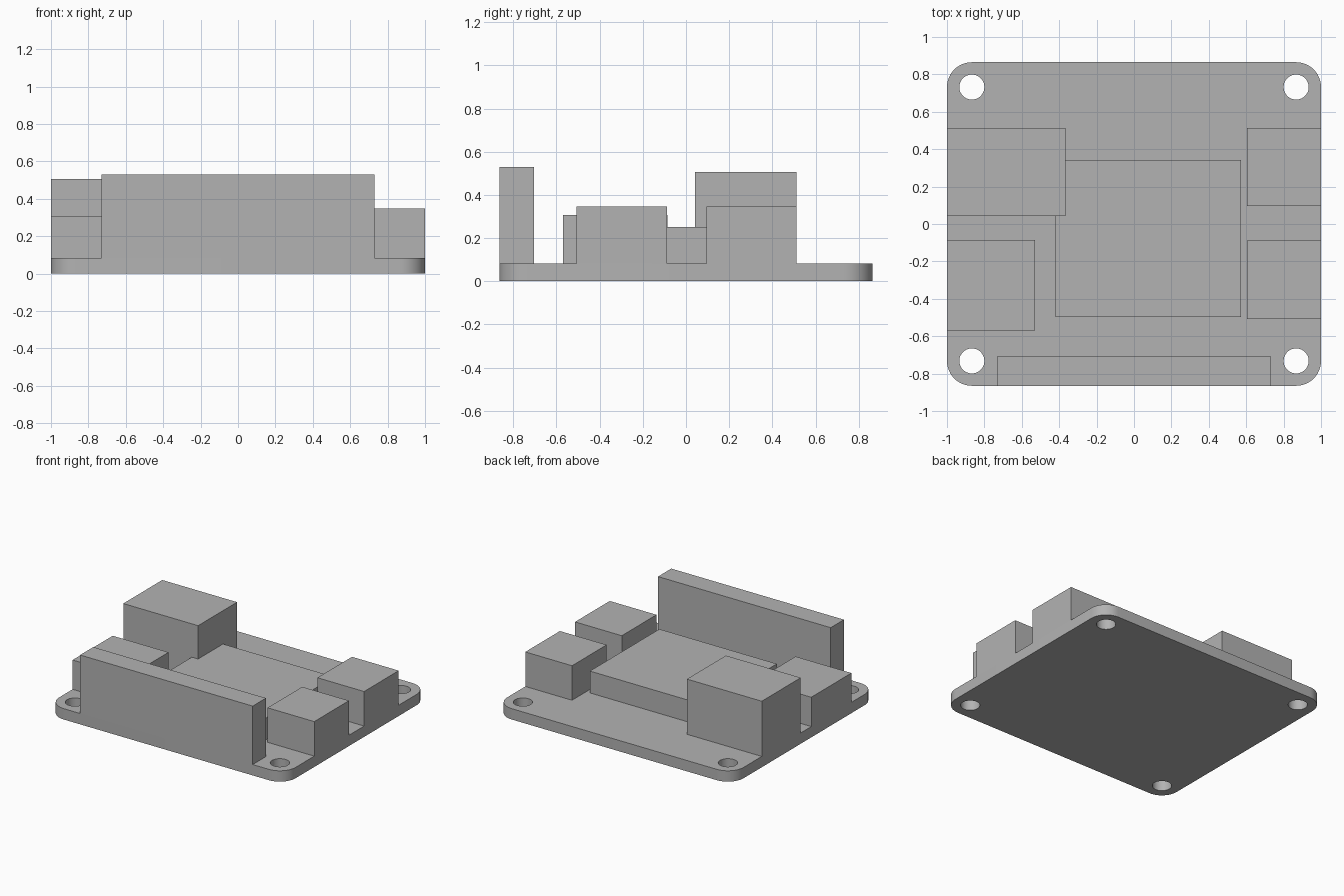
import bpy
import bmesh
from math import cos, sin, pi, radians

cube = bpy.data.objects.get("Cube")
if cube:
    bpy.data.objects.remove(cube, do_unlink=True)

grey = bpy.data.materials.new("plain grey")
grey.use_nodes = True
colour = (0.45, 0.45, 0.45, 1)
grey.diffuse_color = colour
grey.node_tree.nodes["Principled BSDF"].inputs["Base Color"].default_value = colour

HALF_X, HALF_Y = 1.0, 0.865
CORNER, HOLE = 0.133, 0.067
BOARD_TOP = 0.083


def make_object(name, bm):
    bmesh.ops.recalc_face_normals(bm, faces=bm.faces)
    mesh = bpy.data.meshes.new(name)
    bm.to_mesh(mesh)
    bm.free()
    mesh.materials.append(grey)
    obj = bpy.data.objects.new(name, mesh)
    bpy.context.collection.objects.link(obj)
    return obj


def prism(name, outline, bottom, top):
    bm = bmesh.new()
    base = bm.faces.new([bm.verts.new((x, y, bottom)) for x, y in outline])
    walls = bmesh.ops.extrude_face_region(bm, geom=[base], use_keep_orig=True)
    raised = [v for v in walls["geom"] if isinstance(v, bmesh.types.BMVert)]
    bmesh.ops.translate(bm, verts=raised, vec=(0, 0, top - bottom))
    return make_object(name, bm)


def arc(cx, cy, radius, start, sweep, steps):
    angles = [start + sweep * i / steps for i in range(steps + 1)]
    return [(cx + radius * cos(a), cy + radius * sin(a)) for a in angles]


def block(name, x0, x1, y0, y1, top):
    return prism(name, [(x0, y0), (x1, y0), (x1, y1), (x0, y1)], BOARD_TOP, top)


# Board with rounded corners and a mounting hole at each corner
corners = [(sx * (HALF_X - CORNER), sy * (HALF_Y - CORNER))
           for sx, sy in ((1, 1), (-1, 1), (-1, -1), (1, -1))]
outline = []
for i, (cx, cy) in enumerate(corners):
    outline += arc(cx, cy, CORNER, i * pi / 2, pi / 2, 12)
board = prism("circuit_board", outline, 0, BOARD_TOP)

for cx, cy in corners:
    cutter = prism("hole_cutter", arc(cx, cy, HOLE, 0, 2 * pi, 40)[:-1], -0.1, 0.2)
    cutter.hide_render = True
    bpy.context.view_layer.objects.active = board
    cut = board.modifiers.new("mounting hole", "BOOLEAN")
    cut.operation, cut.solver, cut.object = "DIFFERENCE", "EXACT", cutter
    bpy.ops.object.modifier_apply(modifier=cut.name)
    bpy.data.objects.remove(cutter, do_unlink=True)

bpy.ops.object.select_all(action="DESELECT")
board.select_set(True)
bpy.context.view_layer.objects.active = board
bpy.ops.object.shade_smooth_by_angle(angle=radians(30))

# Components on the board
block("pin_header", -0.73, 0.73, -HALF_Y, -0.705, 0.53)
block("central_module", -0.42, 0.573, -0.497, 0.343, 0.25)
block("tall_port", -HALF_X, -0.367, 0.042, 0.513, 0.505)
block("low_port", -HALF_X, -0.528, -0.57, -0.085, 0.307)
block("back_left_connector", 0.605, HALF_X, 0.095, 0.513, 0.347)
block("front_left_connector", 0.605, HALF_X, -0.507, -0.088, 0.347)
